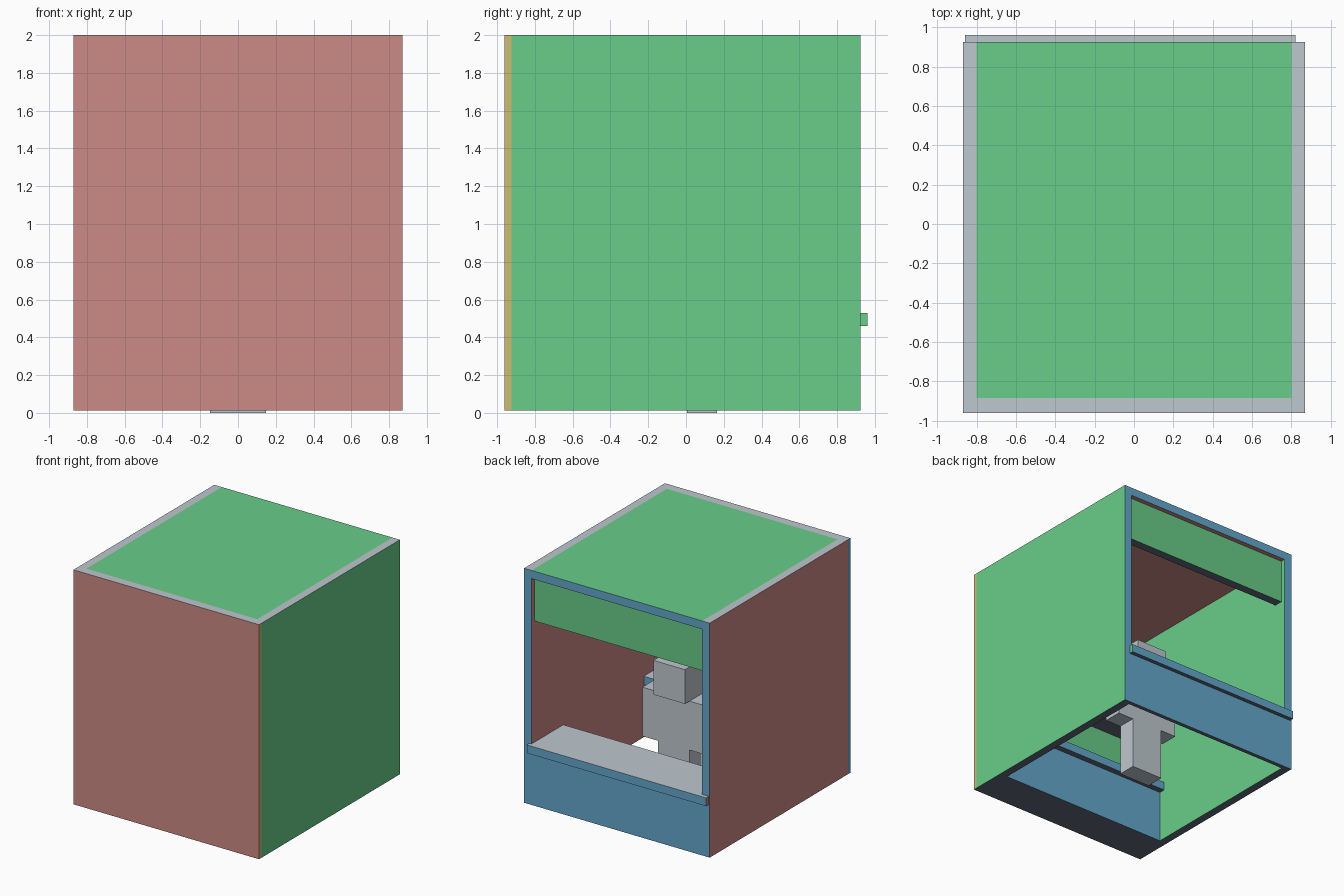
import bpy, bmesh

if "Cube" in bpy.data.objects:
    bpy.data.objects.remove(bpy.data.objects["Cube"])


def lin(c):
    return c / 12.92 if c <= 0.04045 else ((c + 0.055) / 1.055) ** 2.4


def material(name, hexcol):
    m = bpy.data.materials.new(name)
    rgb = [lin(int(hexcol[i:i + 2], 16) / 255) for i in (0, 2, 4)]
    m.diffuse_color = (*rgb, 1)
    m.use_nodes = True
    m.node_tree.nodes["Principled BSDF"].inputs["Base Color"].default_value = m.diffuse_color
    return m


MATS = {
    "red": material("dusty_red", "CC8A85"),
    "green": material("mint_green", "68CD88"),
    "blue": material("steel_blue", "64A7CC"),
    "grey": material("pale_grey", "BEC8CE"),
    "tan": material("tan", "CBBD74"),
    "dark": material("slate", "606B7C"),
}
# default face colours: right, left, back, front, top, bottom
SIDES = ("right", "left", "back", "front", "top", "bottom")
DEFAULT = dict(zip(SIDES, ("green", "red", "blue", "red", "grey", "dark")))


def side_of(n):
    axis = max(range(3), key=lambda i: abs(n[i]))
    return SIDES[axis * 2 + (n[axis] < 0)]


def box(name, x, y, z, **colours):
    """Box from three (min, max) ranges, coloured by face direction."""
    cols = {**DEFAULT, **colours}
    bm = bmesh.new()
    bmesh.ops.create_cube(bm, size=1)
    for v in bm.verts:
        v.co = [r[0] + (c + 0.5) * (r[1] - r[0]) for c, r in zip(v.co, (x, y, z))]
    bm.normal_update()
    used = list(dict.fromkeys(cols.values()))
    for f in bm.faces:
        f.material_index = used.index(cols[side_of(f.normal)])
    me = bpy.data.meshes.new(name)
    bm.to_mesh(me)
    bm.free()
    for c in used:
        me.materials.append(MATS[c])
    ob = bpy.data.objects.new(name, me)
    bpy.context.collection.objects.link(ob)
    return ob


Z0, TOP = 0.013, 2.0
OUT, INN = 0.87, 0.80          # outer and inner half width
FRONT, BACK = -0.925, 0.925

# booth shell
box("left_wall", (-OUT, -INN), (FRONT, BACK), (Z0, TOP))
box("right_wall", (INN, OUT), (FRONT, BACK), (Z0, TOP))
box("front_panel", (-OUT, OUT), (-0.96, FRONT), (Z0, TOP),
    right="tan", left="blue", back="green")
box("front_lining", (-INN, INN), (FRONT, -0.885), (Z0, TOP), back="green")
box("roof", (-INN, INN), (-0.885, BACK), (1.93, TOP), top="green", bottom="red")

# serving window side
box("window_valance", (-INN, INN), (0.81, 0.885), (1.556, 1.93), back="green")
box("back_base", (-INN, INN), (0.89, BACK), (Z0, 0.46))
box("back_counter", (-0.86, 0.82), (0.50, 0.96), (0.46, 0.53))

# work side along the closed front
box("front_base", (-INN, INN), (-0.885, -0.63), (Z0, 0.46))
box("front_counter", (-0.82, 0.82), (-0.885, -0.577), (0.46, 0.53))
box("front_shelf", (-INN, INN), (-0.885, -0.68), (1.0, 1.07))

# blocky figure behind the counter
GREY = dict.fromkeys(SIDES, "grey")
box("figure_legs", (-0.148, 0.148), (0.005, 0.163), (0, 0.44), **GREY)
box("figure_torso", (-0.148, 0.148), (0.005, 0.163), (0.44, 0.855), **GREY)
for side, s in (("right", 1), ("left", -1)):
    box("figure_arm_" + side, tuple(sorted((s * 0.148, s * 0.295))),
        (0.005, 0.163), (0.44, 0.855), **GREY)
box("figure_head", (-0.148, 0.148), (-0.07, 0.225), (0.855, 1.145), **GREY)
